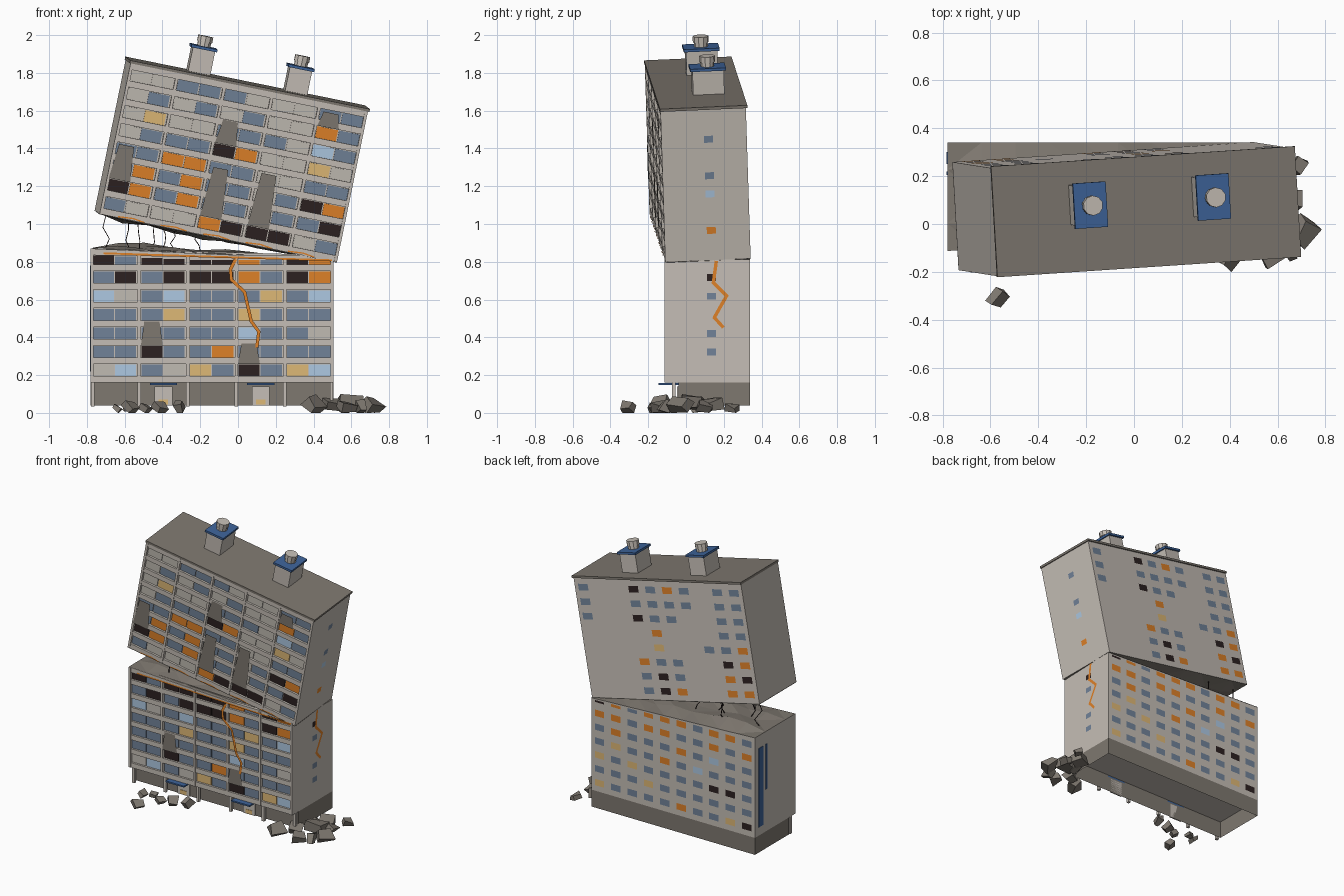
import bpy, bmesh, random
from mathutils import Vector, Matrix

random.seed(7)
if "Cube" in bpy.data.objects:
    bpy.data.objects.remove(bpy.data.objects["Cube"])

# Materials, looked up by a letter
COLOURS = {
    "C": ("light_concrete", (0.56, 0.515, 0.465)),
    "D": ("dark_concrete", (0.21, 0.188, 0.162)),
    "B": ("blue_glass", (0.165, 0.225, 0.315)),
    "L": ("pale_glass", (0.42, 0.58, 0.76)),
    "O": ("fire_orange", (0.73, 0.22, 0.022)),
    "T": ("warm_glass", (0.73, 0.48, 0.18)),
    "K": ("burnt_black", (0.025, 0.015, 0.015)),
    "S": ("blue_trim", (0.047, 0.125, 0.32)),
    "P": ("panel_grey", (0.53, 0.5, 0.45)),
}
KEYS = list(COLOURS)
MATS = []
for label, rgb in COLOURS.values():
    m = bpy.data.materials.new(label)
    m.use_nodes = True
    m.diffuse_color = (*rgb, 1)
    m.node_tree.nodes["Principled BSDF"].inputs["Base Color"].default_value = (*rgb, 1)
    MATS.append(m)


def finish(name, bm, frame):
    me = bpy.data.meshes.new(name)
    bm.to_mesh(me)
    bm.free()
    for m in MATS:
        me.materials.append(m)
    ob = bpy.data.objects.new(name, me)
    ob.matrix_world = frame
    bpy.context.collection.objects.link(ob)
    return ob


def box(bm, lo, hi, key):
    lo, hi = Vector(lo), Vector(hi)
    mat = Matrix.Translation((lo + hi) / 2) @ Matrix.Diagonal((*(hi - lo), 1))
    verts = bmesh.ops.create_cube(bm, size=1, matrix=mat)["verts"]
    faces = {f for v in verts for f in v.link_faces}
    for f in faces:
        f.material_index = KEYS.index(key)
    return verts, faces


def quad(bm, pts, key):
    f = bm.faces.new([bm.verts.new(p) for p in pts])
    f.material_index = KEYS.index(key)


def pane(bm, place, u0, u1, z0, z1, key):
    """Flat pane; place turns plane coordinates into a 3D point."""
    quad(bm, [place(u0, z0), place(u1, z0), place(u1, z1), place(u0, z1)], key)


def ribbon(bm, pts, place, width, key):
    """Zigzag strip along a list of plane coordinates."""
    for a, b in zip(pts, pts[1:]):
        a, b = Vector(a), Vector(b)
        d = (b - a).normalized() * width / 2
        n = Vector((-d.y, d.x))
        a, b = a - d * 0.5, b + d * 0.5
        quad(bm, [place(*p) for p in (a - n, b - n, b + n, a + n)], key)


# Shared building dimensions; each section has its own tilted frame
W, DEEP, RECESS, SETBACK, FLOOR, BAYS = 1.285, 0.45, 0.02, 0.07, 0.0985, 5
BAY = W / BAYS
LOW = Matrix.Translation((-0.78, -0.11, 0.16))
xv = Vector((0.978, 0.065, -0.199)).normalized()
zv = xv.cross(Vector((-0.054, 0.997, 0.043))).normalized()
yv = zv.cross(xv)
UP = Matrix.Translation((-0.733, -0.19, 1.053)) @ Matrix((xv, yv, zv)).transposed().to_4x4()


def low_top(x):
    return 0.71 - 0.045 * x


def up_top(x):
    return 0.817


def on_front(x, z):
    return (x, -0.006, z)


def on_back(x, z):
    return (W - x, DEEP + 0.0015, z)


def on_side(y, z):
    return (W + 0.002, y, z)


def column_x(c):
    return BAY * (c // 2) + 0.067 + 0.118 * (c % 2)


def section(tag, frame, top, soffit, front, back, side, soot):
    floors = len(front)

    def follow_top(verts):
        for v in verts:
            if v.co.z > top(0) - 0.001:
                v.co.z = top(v.co.x)

    # Core walls
    bm = bmesh.new()
    verts, _ = box(bm, (0, RECESS, 0), (W, DEEP, top(0)), "C")
    follow_top(verts)
    bm.normal_update()
    for f in bm.faces:
        if f.normal.z > 0.8:
            f.material_index = KEYS.index("D")
        elif f.normal.z < -0.8:
            f.material_index = KEYS.index(soffit)
    finish(tag + "_walls", bm, frame)

    # Balcony parapets, header and dividing fins
    bm = bmesh.new()
    for r in range(floors):
        z = r * FLOOR
        box(bm, (0, 0, z), (W, RECESS, z + 0.034), "C")
    follow_top(box(bm, (0, 0, top(0) - 0.035), (W, RECESS, top(0)), "C")[0])
    for k in range(BAYS + 1):
        x = min(max(k * BAY, 0.008), W - 0.008)
        follow_top(box(bm, (x - 0.008, -0.003, 0), (x + 0.008, RECESS, top(0)), "C")[0])
    finish(tag + "_balconies", bm, frame)

    # Windows on the front, back and side
    bm = bmesh.new()
    for r, row in enumerate(reversed(front)):
        for c, key in enumerate(row):
            x, z = column_x(c), r * FLOOR + 0.033
            h = max(min(0.062, top(x) - 0.035 - z), 0.025)
            box(bm, (x - 0.056, RECESS - 0.006, z), (x + 0.056, RECESS, z + h), key)
    for r, row in enumerate(reversed(back)):
        for c, key in enumerate(row):
            if key != ".":
                x, z = (c + 0.5) * W / 10, r * FLOOR + 0.04
                h = min(0.045, top(W - x) - 0.01 - z)
                pane(bm, on_back, x - 0.037, x + 0.037, z, z + h, key)
    for r, key in enumerate(side):
        if key != ".":
            z = r * FLOOR + 0.045
            pane(bm, on_side, 0.222, 0.27, z, z + 0.037, key)
    finish(tag + "_windows", bm, frame)

    # Soot marks rising above burnt windows
    bm = bmesh.new()
    for c, r, rows in soot:
        x, z = column_x(c), r * FLOOR
        t = z + rows * FLOOR
        quad(bm, [on_front(x - 0.058, z), on_front(x + 0.058, z),
                  on_front(x + 0.04, t), on_front(x - 0.04, t)], "D")
    finish(tag + "_soot", bm, frame)


def fracture(name, frame, height, sign):
    """Jagged broken floor closing a section."""
    bm = bmesh.new()
    mat = Matrix.Translation((W / 2, DEEP / 2, 0)) @ Matrix.Diagonal((W, DEEP, 1, 1))
    bmesh.ops.create_grid(bm, x_segments=9, y_segments=4, size=0.5, matrix=mat)
    for v in bm.verts:
        bump = 0 if v.is_boundary else random.uniform(0.005, 0.05) * (1.1 - v.co.x / W)
        v.co.z = height(v.co.x) + sign * (bump + 0.002)
    bmesh.ops.triangulate(bm, faces=bm.faces[:])
    if sign < 0:
        bmesh.ops.reverse_faces(bm, faces=bm.faces[:])
    for f in bm.faces:
        f.material_index = KEYS.index("D")
    finish(name, bm, frame)


section("lower", LOW, low_top, "C",
        ["KBKKKKOBKO", "BKBKKKOBKO", "LPBLBBBTBL", "BBBTBBTBBB",
         "BBBBBBLBBP", "BBKBBOBBBB", "PLBPTBKBTL"],
        ["KOBOOOBOOB", "OOBOOBBOBO", "BOBBBOBLBB", "BTBBOBLBBB",
         "TBTBBBBKKB", "BBBTBBBBBB", "TBBBBOBBTK"],
        ".BB.BK.", [(2, 2, 1.3), (6, 1, 1.1)])
section("upper", UP, up_top, "D",
        ["PPBBBPPPBB", "PBPBPBPPOB", "PTPPBBBPLB", "PBBBKOPPTP",
         "BBOOBBPPBB", "BOBOBBPBKO", "KOBOBBPBBK", "BPPPOKKKPB"],
        ["B..KBOB.BB", "B..BBBB.BB", "B..KBB..BB", "....O...BB",
         "....T..BBO", "...OBB..KO", "...BKB..OK", "...BKO..OO"],
        ".O.LB.B.", [(0, 2, 1.9), (4, 5, 1.3), (4, 1, 2.7), (6, 1, 2.9), (8, 7, 0.8)])
fracture("lower_broken_floor", LOW, low_top, 1)
fracture("upper_broken_floor", UP, lambda x: 0, -1)

# Hollow ground floor, posts, doors and canopies
bm = bmesh.new()
_, faces = box(bm, (0, SETBACK, -0.12), (W, DEEP, 0), "D")
bm.normal_update()
bmesh.ops.delete(bm, geom=[f for f in faces if abs(f.normal.z) > 0.5], context="FACES")
finish("ground_floor", bm, LOW)
bm = bmesh.new()
for k in range(BAYS + 1):
    x = min(max(k * BAY, 0.01), W - 0.01)
    box(bm, (x - 0.009, 0.035, -0.125), (x + 0.009, 0.055, 0), "C")
finish("ground_posts", bm, LOW)
bm = bmesh.new()
for x in (0.385, 0.9):
    box(bm, (x - 0.047, SETBACK - 0.008, -0.12), (x + 0.047, SETBACK, -0.02), "C")
    box(bm, (x - 0.025, SETBACK - 0.011, -0.115), (x + 0.025, SETBACK - 0.008, -0.088), "T")
    box(bm, (x - 0.072, -0.035, -0.012), (x + 0.072, SETBACK, -0.002), "S")
finish("doors_and_canopies", bm, LOW)

# Blue stripes on the closed end wall
bm = bmesh.new()
box(bm, (-0.003, 0.36, 0.06), (0, 0.41, 0.62), "S")
box(bm, (-0.003, 0.315, 0.3), (0, 0.33, 0.62), "S")
finish("end_wall_stripes", bm, LOW)

# Glowing cracks
bm = bmesh.new()
ribbon(bm, [(0.765, 0.65), (0.74, 0.6), (0.745, 0.545), (0.815, 0.48), (0.85, 0.325),
            (0.89, 0.27), (0.88, 0.19)], lambda x, z: (x, -0.009, z), 0.017, "O")
ribbon(bm, [(0.27, 0.64), (0.255, 0.53), (0.325, 0.46), (0.26, 0.345), (0.305, 0.295)],
       lambda y, z: (W + 0.005, y, z), 0.018, "O")
ribbon(bm, [(0.07, 0.685), (0.6, 0.668), (1.275, 0.648)], on_front, 0.01, "O")
finish("lower_cracks", bm, LOW)
bm = bmesh.new()
for k in range(5):
    x = 0.1 + k * 0.23
    ribbon(bm, [(x, 0.006), (x + 0.08, 0.012), (x + 0.14, 0.003)], on_front, 0.007, "O")
finish("upper_cracks", bm, UP)

# Roof slab and vent stacks
bm = bmesh.new()
box(bm, (-0.005, -0.006, 0.815), (W + 0.008, DEEP + 0.008, 0.83), "D")
finish("roof", bm, UP)
for side, x in (("right", 0.38), ("left", 0.905)):
    bm = bmesh.new()
    y = 0.275
    box(bm, (x - 0.06, y - 0.083, 0.825), (x + 0.06, y + 0.083, 0.958), "C")
    box(bm, (x - 0.07, y - 0.095, 0.957), (x + 0.07, y + 0.095, 0.972), "S")
    for r, lo, hi in ((0.037, 0.972, 1.0), (0.042, 0.995, 1.027)):
        bmesh.ops.create_cone(bm, cap_ends=True, segments=10, radius1=r, radius2=r,
                              depth=hi - lo, matrix=Matrix.Translation((x, y, (lo + hi) / 2)))
    finish(side + "_vent_stack", bm, UP)

# Bent reinforcing bars across the gap
bars = bpy.data.curves.new("steel_bars", "CURVE")
bars.dimensions = "3D"
bars.bevel_depth = 0.003
bars.bevel_resolution = 0
bars.materials.append(MATS[KEYS.index("K")])
for x in (-0.7, -0.58, -0.53, -0.45, -0.4, -0.34, -0.22):
    y = random.uniform(-0.05, 0.27)
    end = 1.05 - 0.2 * (x + 0.735)
    s = bars.splines.new("POLY")
    s.points.add(3)
    for k, p in enumerate(s.points):
        sway = random.uniform(-0.02, 0.02) if k < 3 else 0
        p.co = (x + sway, y + sway, end + (0.86 - end) * (1 - k / 3), 1)
bpy.context.collection.objects.link(bpy.data.objects.new("steel_bars", bars))

# Fallen rubble: (x, y, size)
bm = bmesh.new()
pile = [(0.71, -0.03, 0.08), (0.57, -0.13, 0.07), (0.69, 0.25, 0.05), (0.66, 0.1, 0.06),
        (0.6, 0.02, 0.1), (0.5, -0.06, 0.07), (0.4, -0.13, 0.08), (0.6, 0.14, 0.08),
        (0.55, 0.06, 0.07), (0.65, -0.1, 0.06), (-0.57, -0.305, 0.055),
        (-0.64, -0.15, 0.045), (-0.49, -0.17, 0.045), (-0.41, -0.14, 0.055),
        (-0.31, -0.12, 0.055), (-0.58, -0.12, 0.04)]
for x, y, s in pile:
    spin = Matrix.Rotation(random.uniform(0, 3), 4, (random.random(), 0.4, 1))
    mat = Matrix.Translation((x, y, s * 0.52)) @ spin @ Matrix.Diagonal((s * 1.2, s, s * 0.65, 1))
    verts = bmesh.ops.create_cube(bm, size=1, matrix=mat)["verts"]
    for v in verts:
        v.co += Vector([random.uniform(-0.15, 0.15) * s for _ in range(3)])
        v.co.z = max(v.co.z, 0)
for f in bm.faces:
    f.material_index = KEYS.index("D")
finish("rubble", bm, Matrix())
